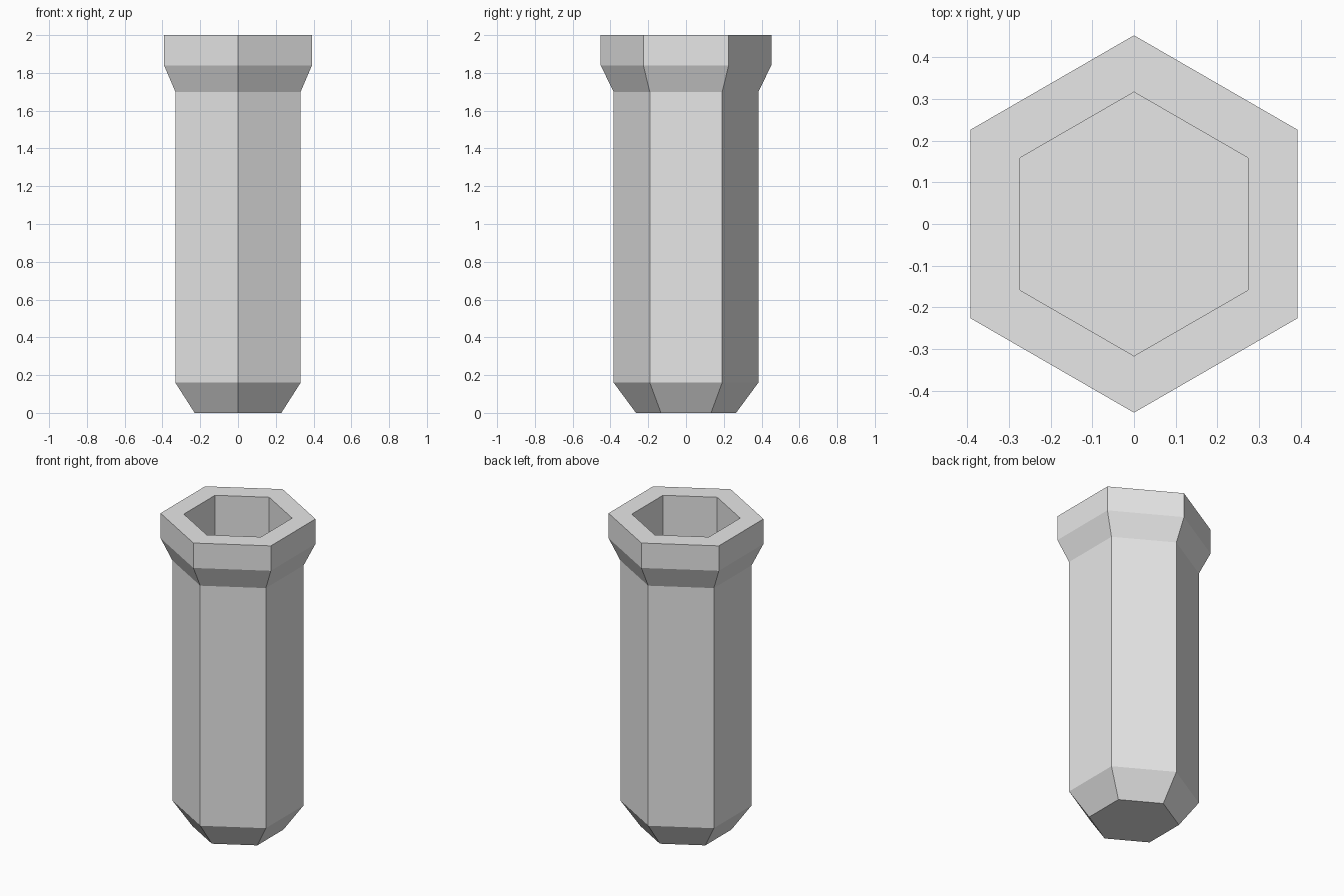
import bpy
import bmesh
from math import cos, sin, radians

cube = bpy.data.objects.get("Cube")
if cube:
    bpy.data.objects.remove(cube, do_unlink=True)

SIDES = 6

# Plain grey material
grey = bpy.data.materials.new("light_grey")
grey.use_nodes = True
colour = (0.8, 0.8, 0.8, 1)
grey.diffuse_color = colour
grey.node_tree.nodes["Principled BSDF"].inputs["Base Color"].default_value = colour

# Radius and height, from the base up the outside, over the rim and down the bore
profile = [
    (0.265, 0.0),    # base
    (0.383, 0.16),   # top of lower chamfer
    (0.383, 1.70),   # body meets flare
    (0.452, 1.84),   # bottom of collar
    (0.452, 2.0),    # outer rim
    (0.316, 2.0),    # inner rim
    (0.316, 0.16),   # bore floor
]


def ring(bm, radius, z):
    angles = [radians(90 + 360 * i / SIDES) for i in range(SIDES)]
    return [bm.verts.new((radius * cos(a), radius * sin(a), z)) for a in angles]


# Hollow hexagonal sleeve
bm = bmesh.new()
rings = [ring(bm, r, z) for r, z in profile]
for low, high in zip(rings, rings[1:]):
    for i in range(SIDES):
        j = (i + 1) % SIDES
        bm.faces.new((low[i], low[j], high[j], high[i]))
bm.faces.new(rings[0])
bm.faces.new(rings[-1])
bmesh.ops.recalc_face_normals(bm, faces=bm.faces)

mesh = bpy.data.meshes.new("hex_sleeve")
bm.to_mesh(mesh)
bm.free()
mesh.materials.append(grey)
sleeve = bpy.data.objects.new("hex_sleeve", mesh)
bpy.context.collection.objects.link(sleeve)
